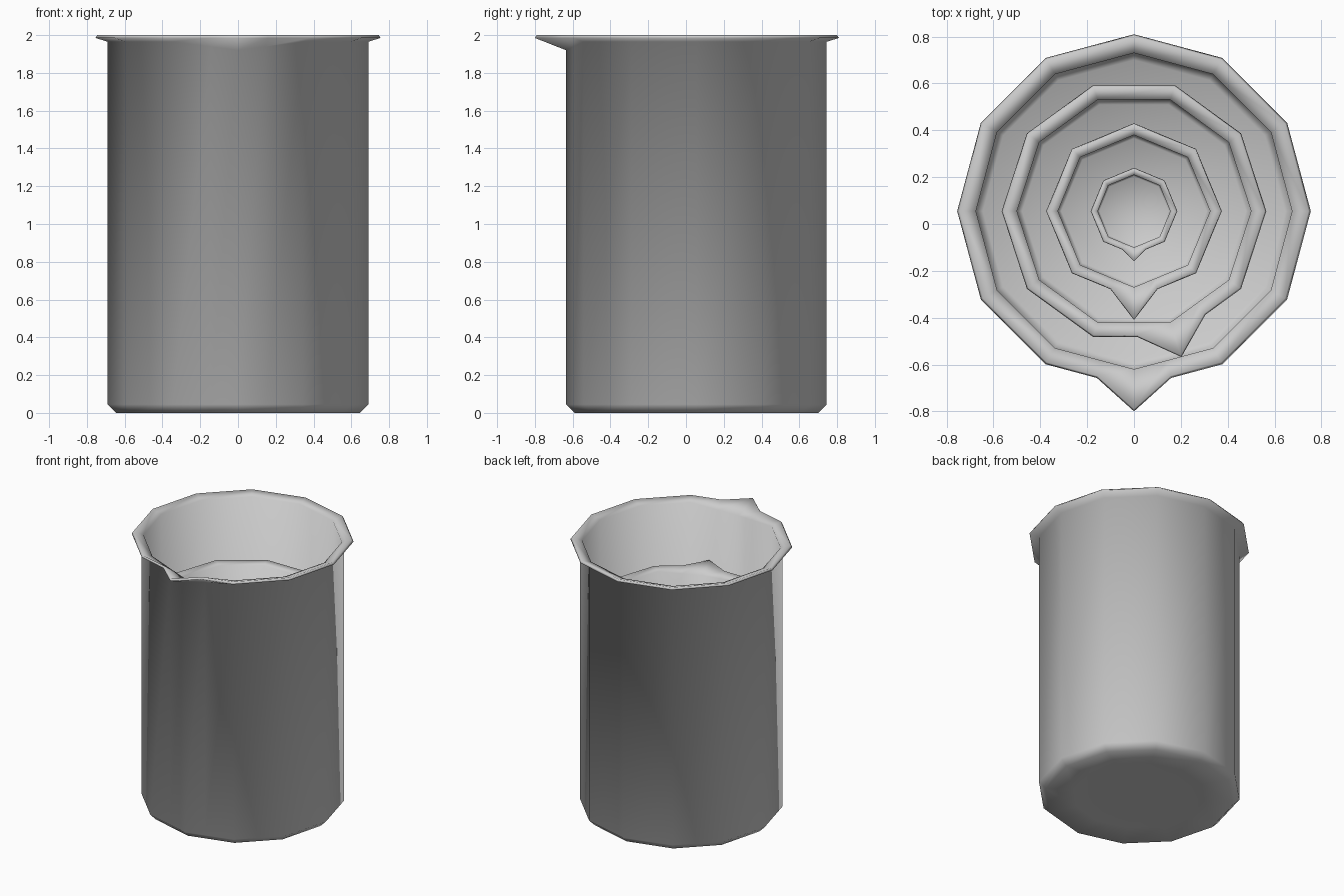
import bpy, bmesh
from math import cos, sin, pi, radians
from mathutils import Vector

if "Cube" in bpy.data.objects:
    bpy.data.objects.remove(bpy.data.objects["Cube"])

CENTRE_Y = 0.055


def beaker(name, sides, rim, inner, spout_r, base, top, spout_deg=-90, t=0.42):
    """Faceted, smooth-shaded beaker: rim/inner radii, spout tip radius, z range."""
    s = rim / 0.755
    wall = inner + 0.015 * s
    # Closed profile from under the base, up the outside, over the rim, down inside
    # (radius, z, drop of this ring at the spout, is outer rim)
    profile = [
        (0.27 * s, base + 0.01 * s, 0, False),
        (0.45 * s, base + 0.01 * s, 0, False),
        (wall - 0.045 * s, base, 0, False),
        (wall, base + 0.045 * s, 0, False),
        (wall, top - 0.035 * s, 0.045 * s, False),
        (rim, top - 0.015 * s, 0, True),
        (rim - 0.01 * s, top, 0, True),
        (inner, top - 0.022 * s, 0.045 * s, False),
        (inner, base + 0.06 * s, 0, False),
        (inner - 0.03 * s, base + 0.035 * s, 0, False),
    ]
    # Columns: index 0 is the spout, with an extra column either side of it
    start, step = radians(spout_deg), 2 * pi / sides

    def direction(i):
        return Vector((cos(start + i * step), sin(start + i * step), 0))

    d0, d1, dn = direction(0), direction(1), direction(-1)
    columns = [(d0, 1.0), (d0.lerp(d1, t), 1 - t)]
    columns += [(direction(i), 0.0) for i in range(1, sides)]
    columns.append((d0.lerp(dn, t), 1 - t))

    bm = bmesh.new()
    rings = []
    for r, z, drop, is_rim in profile:
        ring = []
        for k, (d, w) in enumerate(columns):
            radius = r + (spout_r - rim) if is_rim and k == 0 else r
            ring.append(bm.verts.new((d.x * radius, d.y * radius + CENTRE_Y, z - drop * w)))
        rings.append(ring)
    n = len(columns)
    for a, b in zip(rings, rings[1:]):
        for i in range(n):
            j = (i + 1) % n
            bm.faces.new((a[i], a[j], b[j], b[i]))
    # Underside and inside floor
    bm.faces.new(rings[0][::-1])
    bm.faces.new(rings[-1])
    bmesh.ops.recalc_face_normals(bm, faces=bm.faces)
    for f in bm.faces:
        f.smooth = True
    mesh = bpy.data.meshes.new(name)
    bm.to_mesh(mesh)
    bm.free()
    obj = bpy.data.objects.new(name, mesh)
    bpy.context.collection.objects.link(obj)
    return obj


# Four beakers nested inside one another
beaker("large_beaker", 12, 0.755, 0.675, 0.855, 0.0, 2.0)
beaker("medium_beaker", 10, 0.565, 0.50, 0.655, 0.04, 1.57, spout_deg=-72, t=0.46)
beaker("small_beaker", 8, 0.375, 0.325, 0.465, 0.07, 1.08, t=0.38)
beaker("tiny_beaker", 8, 0.185, 0.155, 0.215, 0.09, 0.59, t=0.38)
